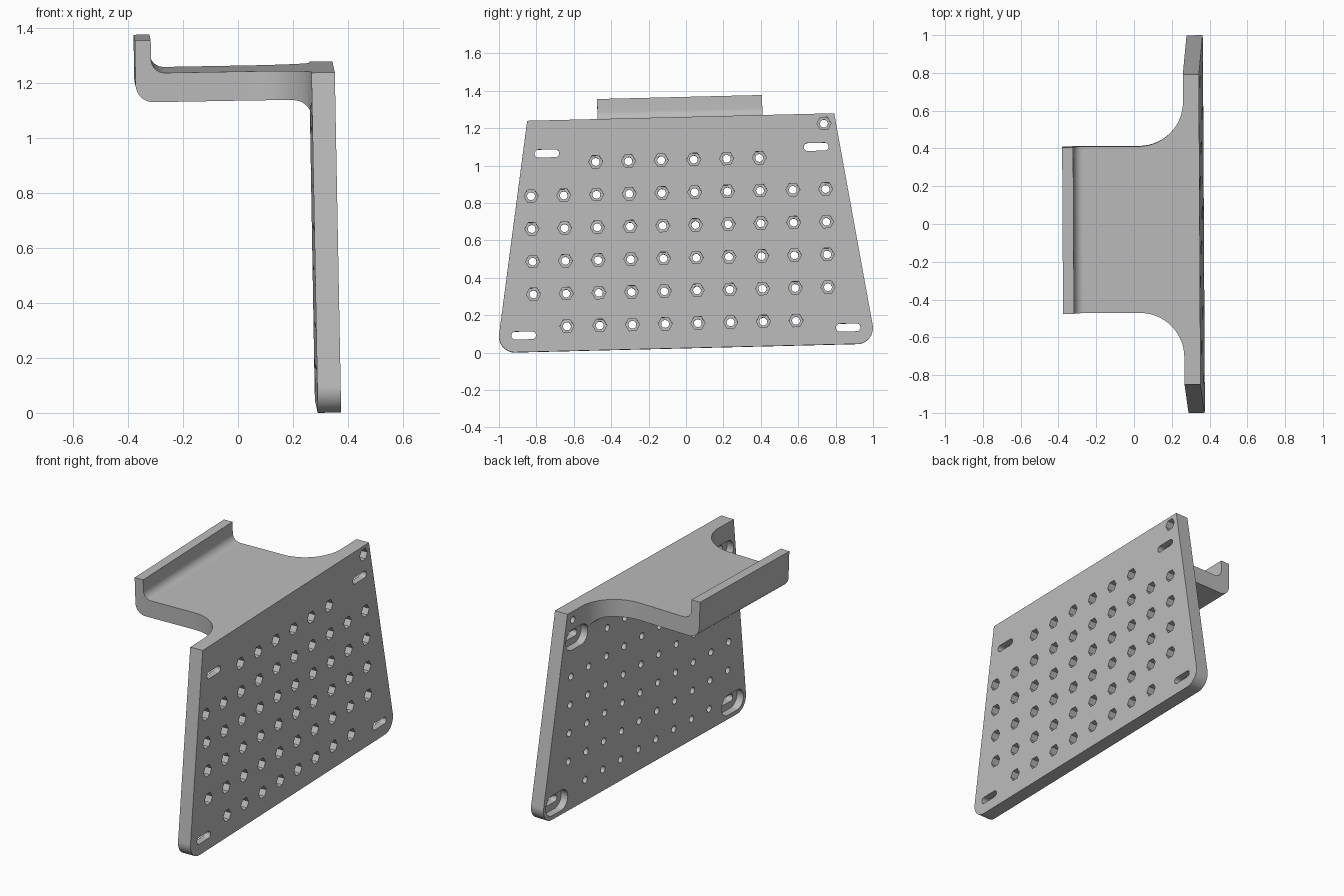
import bpy, bmesh, math
from mathutils import Vector, Matrix

if "Cube" in bpy.data.objects:
    bpy.data.objects.remove(bpy.data.objects["Cube"], do_unlink=True)

grey = bpy.data.materials.new("light_grey")
grey.use_nodes = True
grey.diffuse_color = (0.5, 0.5, 0.5, 1)
grey.node_tree.nodes["Principled BSDF"].inputs["Base Color"].default_value = (0.5, 0.5, 0.5, 1)

# Local frame: x = through the plate (0 is the outer face), y = along it, z = up it
THICK = 0.085
TOP = 1.236


def arc(ca, cb, r, start, end, n=14):
    angles = [math.radians(start + (end - start) * i / n) for i in range(n + 1)]
    return [(ca + r * math.cos(t), cb + r * math.sin(t)) for t in angles]


def ngon(ca, cb, r, n):
    return arc(ca, cb, r, 0, 360, n)[:-1]


def stadium(ca, cb, half, r):
    return arc(ca + half, cb, r, -90, 90) + arc(ca - half, cb, r, 90, 270)


def prisms(name, outlines, axis, lo, hi):
    """Extrude flat outlines along one axis and gather them in one object."""
    bm = bmesh.new()
    for pts in outlines:
        rings = []
        for t in (lo, hi):
            ring = []
            for a, b in pts:
                co = [a, b]
                co.insert(axis, t)
                ring.append(bm.verts.new(co))
            rings.append(ring)
        bm.faces.new(rings[0])
        bm.faces.new(rings[1])
        n = len(pts)
        for i in range(n):
            j = (i + 1) % n
            bm.faces.new((rings[0][i], rings[0][j], rings[1][j], rings[1][i]))
    bmesh.ops.recalc_face_normals(bm, faces=bm.faces)
    mesh = bpy.data.meshes.new(name)
    bm.to_mesh(mesh)
    bm.free()
    mesh.materials.append(grey)
    obj = bpy.data.objects.new(name, mesh)
    bpy.context.collection.objects.link(obj)
    return obj


def combine(target, tool, operation):
    mod = target.modifiers.new(operation.lower(), 'BOOLEAN')
    mod.operation = operation
    mod.solver = 'EXACT'
    mod.object = tool
    bpy.context.view_layer.objects.active = target
    bpy.ops.object.modifier_apply(modifier=mod.name)
    bpy.data.objects.remove(tool, do_unlink=True)


def mirrored(half):
    return half + [(-a, b) for a, b in reversed(half)]


# Tapered plate with rounded lower corners
half_outline = arc(0.915, 0.085, 0.085, -90, 9) + [(0.821, TOP)]
plate = prisms("mounting_plate", [mirrored(half_outline)], 0, -THICK, 0)

# Shelf with an upturned lip, trimmed to a plan that flares into the plate
profile = [(-0.724, 1.355), (-0.666, 1.355)]
profile += arc(-0.616, TOP + 0.05, 0.05, 180, 270)
profile += [(-0.04, TOP), (-0.04, 1.065)]
profile += arc(-0.15, 1.065, 0.065, 0, 90)
profile += arc(-0.659, 1.195, 0.065, 270, 180)
shelf = prisms("hook_shelf", [profile], 1, -0.8, 0.8)
half_plan = [(-0.9, 0.441)] + arc(-0.32, 0.676, 0.235, -90, 0) + [(-0.02, 0.676)]
plan = half_plan + [(a, -b) for a, b in reversed(half_plan)]
combine(shelf, prisms("plan_trim", [plan], 2, 0.9, 1.5), 'INTERSECT')
combine(plate, shelf, 'UNION')

# Grid of bolt holes with hexagonal nut pockets on the outer face
PITCH = 0.175
centres = [(7, -1)]
for row in range(6):
    first, last = {0: (0, 5), 5: (-1, 6)}.get(row, (-2, 7))
    centres += [(col, row) for col in range(first, last + 1)]
centres = [(-0.46 + c * PITCH, 1.008 - r * PITCH) for c, r in centres]
combine(plate, prisms("bolt_holes", [ngon(a, b, 0.021, 20) for a, b in centres], 0, -0.15, 0.05),
        'DIFFERENCE')
combine(plate, prisms("nut_pockets", [ngon(a, b, 0.038, 6) for a, b in centres], 0, -0.045, 0.05),
        'DIFFERENCE')

# Corner slots, each with a wide recess on the inner face
slots = [(s * a, b) for a, b in ((0.72, 1.059), (0.868, 0.089)) for s in (-1, 1)]
combine(plate, prisms("slots", [stadium(a, b, 0.045, 0.021) for a, b in slots], 0, -0.2, 0.05),
        'DIFFERENCE')
combine(plate, prisms("slot_recesses", [stadium(a, b, 0.045, 0.063) for a, b in slots],
                      0, -0.2, -0.04), 'DIFFERENCE')

# Slight lean of the whole bracket
out = Vector((1, 0.005, 0.018)).normalized()
up = out.cross(Vector((-0.005, 1, 0.0245))).normalized()
along = up.cross(out)
lean = Matrix((out, along, up)).transposed().to_4x4()
plate.data.transform(Matrix.Translation((0.37, 0.002, 0.024)) @ lean)
plate.name = "hook_bracket"

bpy.ops.object.select_all(action='DESELECT')
plate.select_set(True)
bpy.context.view_layer.objects.active = plate
bpy.ops.object.shade_smooth_by_angle(angle=math.radians(30))
